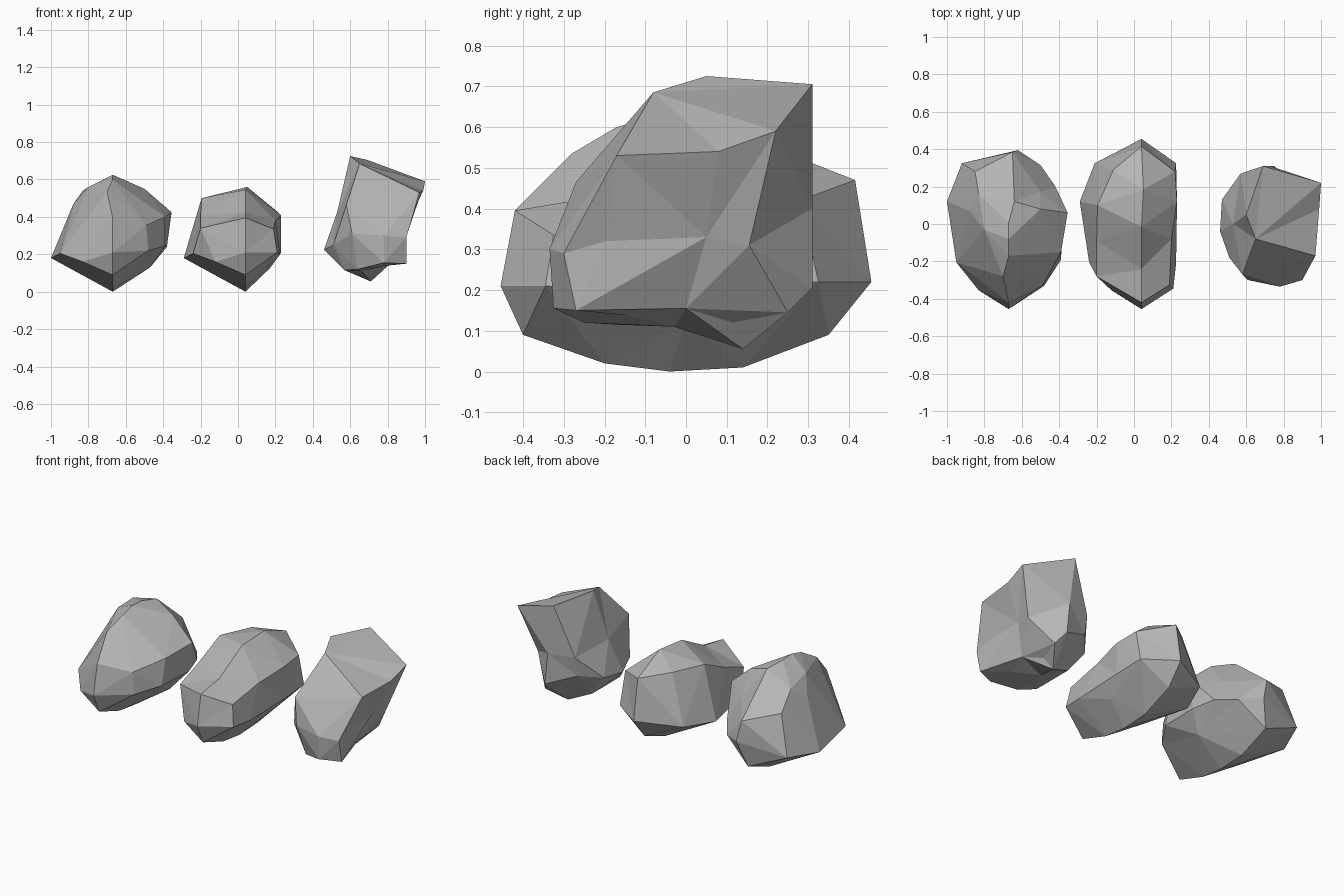
import bpy
import bmesh
from mathutils import Vector

default_cube = bpy.data.objects.get("Cube")
if default_cube:
    bpy.data.objects.remove(default_cube, do_unlink=True)


def make_material(name, colour):
    material = bpy.data.materials.new(name)
    material.use_nodes = True
    material.diffuse_color = colour
    material.node_tree.nodes["Principled BSDF"].inputs["Base Color"].default_value = colour
    return material


stone_grey = make_material("stone grey", (0.47, 0.47, 0.47, 1.0))


def make_rock(name, centre_x, *rings):
    """Facet one stone through its rings (centimetre units), keeping shallow hollows."""
    points = [Vector((centre_x + x, y, z)) / 100 for ring in rings for x, y, z in ring]
    low, high = (Vector([pick(axis) for axis in zip(*points)]) for pick in (min, max))
    centre, half = (low + high) / 2, (high - low) / 2

    # Swell the points towards an ellipsoid, skin them, then settle them back
    mesh_builder = bmesh.new()
    settled = {}
    for point in points:
        offset = Vector([d / h for d, h in zip(point - centre, half)])
        vertex = mesh_builder.verts.new(offset.lerp(offset.normalized(), 0.8))
        settled[vertex] = point
    bmesh.ops.convex_hull(mesh_builder, input=mesh_builder.verts[:])
    for vertex, point in settled.items():
        vertex.co = point
    loose = [vertex for vertex in mesh_builder.verts if not vertex.link_faces]
    bmesh.ops.delete(mesh_builder, geom=loose, context="VERTS")
    bmesh.ops.recalc_face_normals(mesh_builder, faces=mesh_builder.faces[:])

    mesh = bpy.data.meshes.new(name)
    mesh_builder.to_mesh(mesh)
    mesh_builder.free()
    mesh.materials.append(stone_grey)
    rock = bpy.data.objects.new(name, mesh)
    bpy.context.collection.objects.link(rock)


# Shared underside of the two keeled stones: bottom ridge and the -x rim
keel = [(0, y, z) for y, z in ((-40, 9), (-20, 2), (-4, 0), (14, 1), (35, 9))]
keeled_rim = [(0, -45.5, 21), (-16, -35.5, 16), (-28, -20.5, 20.5),
              (-33, 12, 18), (-25, 32.5, 20)]

# Rounded stone, with a low nook behind its +x shoulder
rounded_flank = [(19, -33, 22), (28, -19, 24.5), (20, 0, 13), (29, 6, 24),
                 (25, 20, 25), (17, 31.5, 23), (5, 39.5, 25)]
rounded_shoulder = [(0, -42, 39.5), (18, -33, 35.5), (28, -15, 40), (31.5, 6, 42.5),
                    (17, 17, 41), (2, 38.5, 38), (-18, 28, 44), (-21, 7, 47)]
rounded_crown = [(-3, -28, 53.5), (0, -17, 60), (0, -8, 62.5), (0, 1, 62), (3, 12, 60),
                 (17, 8, 55), (-13, -3, 56), (-16, 16, 54)]
make_rock("rounded_rock", -67, keel, keeled_rim,
          rounded_flank, rounded_shoulder, rounded_crown)

# Long stone, with a saddle in its ridge
ridged_flank = [(17, -34.5, 21), (18.5, -21, 20), (13, 0, 12.5), (19, 12, 21),
                (18.5, 32.5, 22), (0, 45.5, 22)]
ridged_shoulder = [(15, -32.5, 33.5), (16, -8, 38), (19, 12, 41), (18, 28, 42),
                   (-24, -28, 34), (-24, -9, 41), (-23.5, 10, 50), (-15, 29, 50)]
ridged_crown = [(0, -42, 39.5), (0, -24, 42.5), (0, -1.5, 54.5), (1, 18.5, 56),
                (0, 41.5, 47)]
make_rock("ridged_rock", 4, keel, keeled_rim,
          ridged_flank, ridged_shoulder, ridged_crown)

# Tall slanted stone, undercut on its +x side, with a small beak below
slanted_foot = [(-2, 14, 5.5), (3, 11.5, 12), (-7, -3, 11), (-16, -17, 11.5),
                (-16, 10, 11.5), (-9, -25, 12), (5.5, -14.5, 13.8),
                (5, -32.5, 15.5), (17, -27, 15), (9, 0, 15.5), (6, 25, 14.5)]
slanted_waist = [(-27, -4, 22.5), (-26, 13, 25), (-22, -18, 25), (-12, -30, 31),
                 (5, -33.5, 30), (17, -30, 29), (17, -19.5, 32), (16, 5, 33),
                 (17.5, 15.5, 31), (2, 31, 20.5), (-16, 25, 28)]
slanted_shoulder = [(-20, 0, 42.5), (-16, 27, 40), (-15, -27, 46.5), (0, 31, 40)]
slanted_crown = [(-13, 5, 72.5), (-4, 31, 70.5), (-8, -8, 68.5),
                 (27, 22, 59), (24, -17, 53), (26, 8, 54)]
make_rock("slanted_rock", 73, slanted_foot, slanted_waist,
          slanted_shoulder, slanted_crown)
